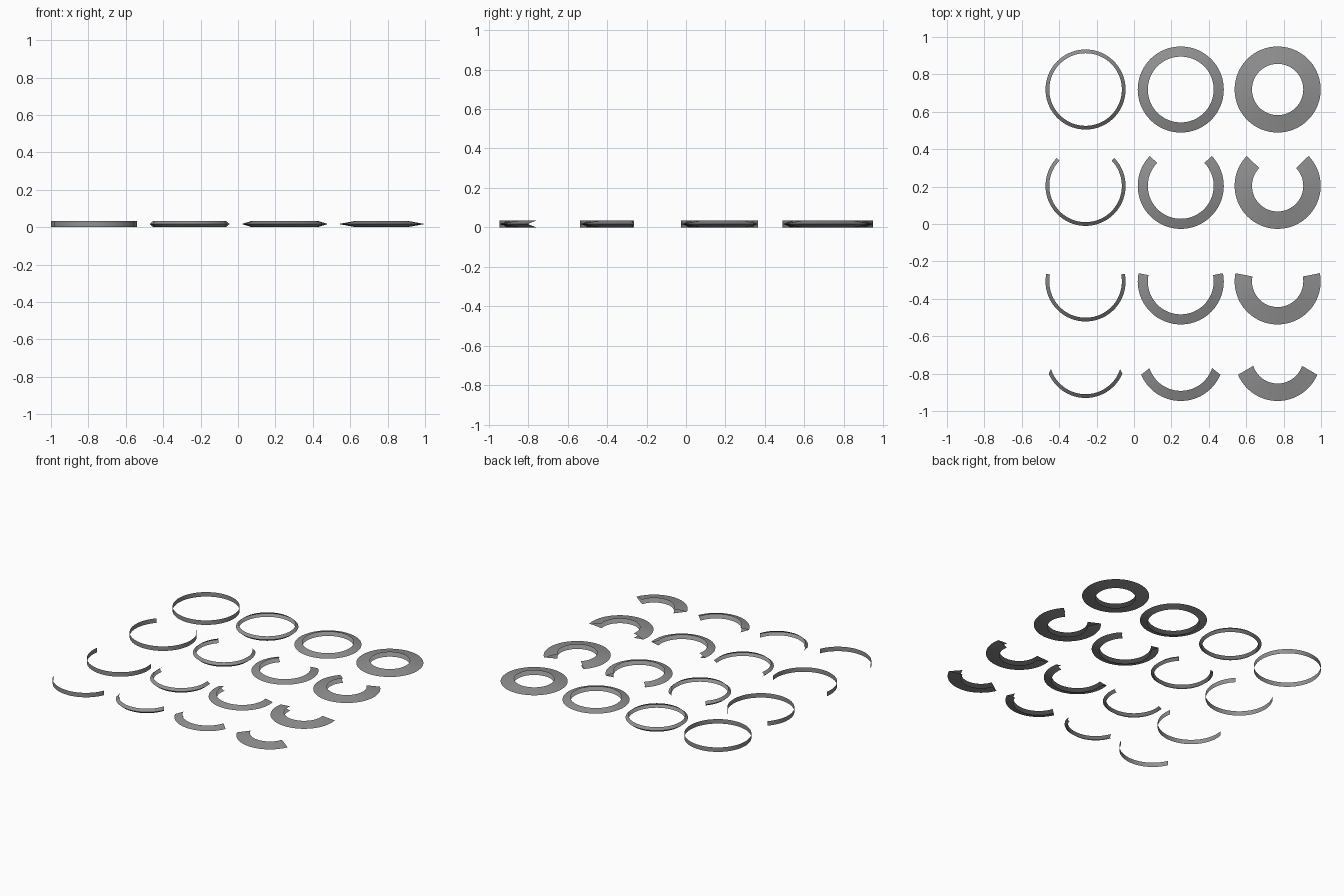
import bpy
import bmesh
from math import radians, sin, cos, pi

cube = bpy.data.objects.get("Cube")
if cube:
    bpy.data.objects.remove(cube, do_unlink=True)

grey = bpy.data.materials.new("mid grey")
grey.use_nodes = True
colour = (0.28, 0.28, 0.28, 1)
grey.diffuse_color = colour
grey.node_tree.nodes["Principled BSDF"].inputs["Base Color"].default_value = colour

HEIGHT = 0.034

# Columns: name, centre x, rim radius, ridge radius (at mid height)
columns = [
    ("straight", -0.77, 0.23, 0.23),
    ("narrow", -0.259, 0.194, 0.214),
    ("medium", 0.25, 0.176, 0.23),
    ("wide", 0.768, 0.137, 0.23),
]
# Rows: name, centre y, end angle above horizontal at the rim and at the ridge
rows = [
    ("full_ring", 0.719, 90, 90),
    ("long_arc", 0.204, 44, 44),
    ("half_arc", -0.307, 11, 11),
    ("short_arc", -0.716, -18, -23),
]


def sheet_arc(name, x, y, rim, ridge, rim_end, ridge_end):
    """Thin open sheet swept round an arc: rims top and bottom, ridge between."""
    bm = bmesh.new()
    closed = rim_end == 90
    steps = 96 if closed else 72
    profile = [(rim, 0, rim_end), (ridge, HEIGHT / 2, ridge_end), (rim, HEIGHT, rim_end)]
    if rim == ridge:
        profile = [(ridge, 0, ridge_end), (ridge, HEIGHT, ridge_end)]
    rings = []
    for i in range(steps if closed else steps + 1):
        ring = []
        for radius, z, end in profile:
            half = radians(90 + end)
            a = -pi / 2 - half + 2 * half * i / steps
            ring.append(bm.verts.new((radius * cos(a), radius * sin(a), z)))
        rings.append(ring)
    pairs = list(zip(rings, rings[1:]))
    if closed:
        pairs.append((rings[-1], rings[0]))
    for p, q in pairs:
        for k in range(len(profile) - 1):
            bm.faces.new((p[k], q[k], q[k + 1], p[k + 1]))
    mesh = bpy.data.meshes.new(name)
    bm.to_mesh(mesh)
    bm.free()
    mesh.materials.append(grey)
    obj = bpy.data.objects.new(name, mesh)
    obj.location = (x, y, 0)
    bpy.context.collection.objects.link(obj)
    return obj


bpy.ops.object.select_all(action='DESELECT')
for row, y, rim_end, ridge_end in rows:
    for column, x, rim, ridge in columns:
        obj = sheet_arc(f"{column}_{row}", x, y, rim, ridge, rim_end, ridge_end)
        obj.select_set(True)
        bpy.context.view_layer.objects.active = obj
bpy.ops.object.shade_smooth_by_angle(angle=radians(30))
